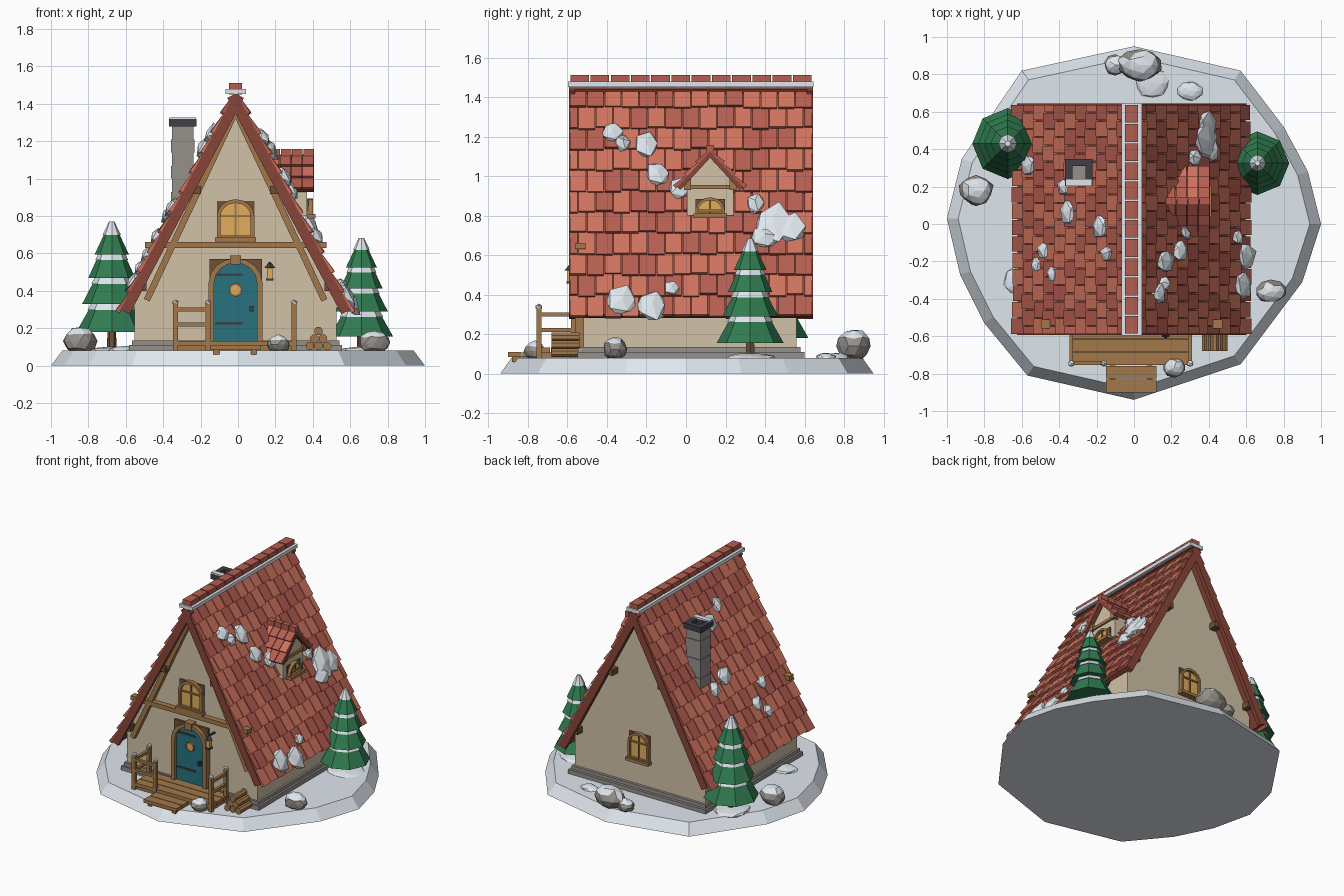
import bpy, bmesh, math, random
from mathutils import Vector

if "Cube" in bpy.data.objects:
    bpy.data.objects.remove(bpy.data.objects["Cube"])
random.seed(4)
CX = -0.013
WALL, WOOD, DARK = (.64, .54, .39), (.36, .19, .07), (.16, .08, .04)
RED, RED2, RUST = (.62, .17, .11), (.46, .11, .08), (.25, .06, .04)
SNOW, STONE, IRON = (.74, .8, .85), (.3, .28, .26), (.05, .05, .06)
TEAL, GLASS, GREEN = (.02, .17, .21), (.75, .42, .1), (.03, .2, .08)
mats = {}

def mat(c):
    if c not in mats:
        mats[c] = bpy.data.materials.new("paint_%d" % len(mats))
        mats[c].diffuse_color = (*c, 1)
    return mats[c]

def make(name, geos, color, top=None):
    """Join (verts, faces) pieces into one object; top = colour of upward faces."""
    vs, fs = [], []
    for v, f in geos:
        n = len(vs)
        vs += [tuple(p) for p in v]
        fs += [[i + n for i in q] for q in f]
    me = bpy.data.meshes.new(name)
    me.from_pydata(vs, [], fs)
    bm = bmesh.new()
    bm.from_mesh(me)
    bmesh.ops.recalc_face_normals(bm, faces=bm.faces)
    for f in bm.faces:
        f.normal_update()
        f.material_index = 1 if top and f.normal.z > .55 else 0
    bm.to_mesh(me)
    bm.free()
    me.materials.append(mat(color))
    if top:
        me.materials.append(mat(top))
    ob = bpy.data.objects.new(name, me)
    bpy.context.collection.objects.link(ob)
    return ob

def loft(a, b):
    n = len(a)
    return list(a) + list(b), [list(range(n)), list(range(n, 2 * n))] + \
        [[i, (i + 1) % n, n + (i + 1) % n, n + i] for i in range(n)]

def box(x0, x1, y0, y1, z0, z1, place=lambda x, y, z: (x, y, z)):
    ring = [(x0, y0), (x1, y0), (x1, y1), (x0, y1)]
    return loft([place(x, y, z0) for x, y in ring], [place(x, y, z1) for x, y in ring])

def prism(prof, w0, w1, place):
    return loft([place(u, v, w0) for u, v in prof], [place(u, v, w1) for u, v in prof])

def frustum(x, y, z0, z1, r0, r1, n=8):
    ring = lambda r, z: [(x + r * math.cos(math.tau * i / n), y + r * math.sin(math.tau * i / n), z) for i in range(n)]
    return loft(ring(r0, z0), ring(r1, z1))

def bar(p, q, w, n=4):
    p, q = Vector(p), Vector(q)
    d = (q - p).normalized()
    a = d.cross(Vector((0, 1, 0)) if abs(d.y) < .9 else Vector((1, 0, 0))).normalized()
    b = d.cross(a)
    k = w / 2 / math.cos(math.pi / n)
    off = [(a * math.cos(t) + b * math.sin(t)) * k for t in [math.tau * (i + .5) / n for i in range(n)]]
    return loft([p + o for o in off], [q + o for o in off])

def lump(c, ax, sub=1, jit=.18):
    """Jittered icosphere with three half-axis vectors."""
    bm = bmesh.new()
    bmesh.ops.create_icosphere(bm, subdivisions=sub, radius=1)
    vs = []
    for v in bm.verts:
        k = 1 + random.uniform(-jit, jit)
        vs.append(Vector(c) + (ax[0] * v.co.x + ax[1] * v.co.y + ax[2] * v.co.z) * k)
    fs = [[v.index for v in f.verts] for f in bm.faces]
    bm.free()
    return vs, fs

# snowy ground disc with bevelled rim
rim = [(0, .95), (.57, .82), (.8, .52), (.93, .28), (1, 0), (.9, -.31), (.57, -.75), (0, -.94),
       (-.57, -.81), (-.8, -.53), (-.93, -.27), (-1, .03), (-.92, .35), (-.6, .82)]
make("ground_base", [loft([(x, y, 0) for x, y in rim], [(x * .94, y * .94, .08) for x, y in rim])], SNOW)

# foundation and gabled walls
make("foundation", [box(CX - .57, CX + .57, -.55, .6, .07, .11), box(CX - .555, CX + .555, -.535, .58, .11, .135)], STONE)
front = lambda u, v, w: (CX + u, -.52 - w, v)
back = lambda u, v, w: (CX + u, .56 + w, v)
make("walls", [prism([(-.54, .13), (.54, .13), (.54, .367), (0, 1.39), (-.54, .367)], 0, -1.08, front)], WALL)

# main roof in slope coordinates: s down the slope, h along its normal
ANG, RZ, LEN, Y0, Y1 = math.atan2(1.165, .615), 1.455, 1.317, -.59, .64
CO, SI = math.cos(ANG), math.sin(ANG)
def slope(side):
    return lambda s, y, h: (CX + side * (s * CO + h * SI), y, RZ - s * SI + h * CO)

tiles = {RED: [], RED2: []}
def tile(place, s0, s1, y0, y1, h):
    lo = [(s0, y0, -.002), (s0, y1, -.002), (s1, y1, 0), (s1, y0, 0)]
    hi = [(s0, y0, .006), (s0, y1, .006), (s1, y1, h), (s1, y0, h)]
    tiles[random.choice((RED, RED2))].append(loft([place(*p) for p in lo], [place(*p) for p in hi]))

rows, cols = 11, 14
slabs, barge = [], []
for side in (-1, 1):
    pl = slope(side)
    slabs.append(box(0, LEN - .01, Y0 + .01, Y1 - .01, -.035, 0, pl))
    for ya in (Y0 - .003, Y1 - .027):
        barge.append(box(.0, LEN - .01, ya, ya + .03, -.05, .004, pl))
    for r in range(rows):
        s0, st, w = r * LEN / rows, LEN / rows, (Y1 - Y0) / cols
        for c in range(cols + r % 2):
            a = Y0 + (c - .5 * (r % 2)) * w
            tile(pl, s0, s0 + st + random.uniform(0, .015), max(a, Y0) + .003, min(a + w, Y1) - .003, random.uniform(.02, .027))
make("roof_boards", slabs, RUST)
make("barge_boards", barge, RUST)

# ridge caps with snow along both sides
n = 12
st = (Y1 - Y0) / n
make("ridge_caps", [box(CX - .034, CX + .034, Y0 + i * st + .004, Y0 + (i + 1) * st - .004, 1.45, 1.512) for i in range(n)], RED2)
make("ridge_snow", [box(CX - .055, CX + .055, Y0 - .007, Y1 + .005, 1.452, 1.478)], SNOW)

# snow patches on both slopes
def patch(x, y, z, r, nrm):
    n = Vector(nrm)
    a = Vector((0, 1, 0)) * r
    b = n.cross(a)
    return lump((x, y, z), [a, b * random.uniform(1, 1.25), n * .034])
right = [(-.37, 1.22, .055), (-.32, 1.17, .045), (-.2, 1.16, .07), (-.14, 1.01, .06), (-.03, .94, .065), (.35, .86, .05),
         (.44, .76, .1), (.53, .74, .075), (.4, .69, .07), (-.32, .37, .08), (-.17, .34, .08), (-.07, .43, .04)]
left = [(-.56, .31, .06), (-.37, .2, .05), (-.35, .06, .065), (-.18, -.02, .065), (-.14, -.16, .05),
        (-.48, -.14, .05), (-.52, -.22, .045), (-.43, -.27, .045)]
ps = [patch(CX + (RZ - z) / 1.894 + .024, y, z, r, (SI, 0, CO)) for y, z, r in right]
ps += [patch(x, y, RZ + (x - CX) * 1.894 + .03, r, (-SI, 0, CO)) for x, y, r in left]
make("roof_snow", ps, SNOW)

# gable timbers, tie beam and purlin ends
make("gable_timbers", [bar((CX + s * .005, -.54, 1.35), (CX + s * .475, -.54, .35), .034) for s in (-1, 1)], WOOD)
make("tie_beam", [box(CX - .485, CX + .485, -.56, -.51, .63, .662)], WOOD)
make("purlin_ends", [box(CX + s * x - .025, CX + s * x + .025, y, y + .07, z - .022, z + .022)
     for s in (-1, 1) for x, z in ((.5, .42), (.21, .94)) for y in (-.575, .55)], DARK)

# arched openings
def arch(hw, z0, zs, rise):
    k = 8
    return [(-hw, z0)] + [(-hw * math.cos(math.pi * i / k), zs + rise * math.sin(math.pi * i / k)) for i in range(k + 1)] + [(hw, z0)]
def frame(o, i, w0, w1, place, closed=True):
    n = len(o)
    return [prism([o[k], o[(k + 1) % n], i[(k + 1) % n], i[k]], w0, w1, place) for k in range(n if closed else n - 1)]
def window(name, place, hw, z0, zs):
    t = .2 * hw
    o, i = arch(hw, z0, zs, hw * .9), arch(hw - t, z0 + t, zs, hw * .9 - t)
    top = zs + hw * .7
    make(name + "_glass", [prism(i, -.01, .012, place)], GLASS)
    bars = [prism([(-.005, z0), (.005, z0), (.005, top), (-.005, top)], 0, .02, place),
            prism([(-hw + t, zs - .005), (hw - t, zs - .005), (hw - t, zs + .005), (-hw + t, zs + .005)], 0, .02, place)]
    sill = prism([(-hw - .01, z0 - .012), (hw + .01, z0 - .012), (hw + .01, z0 + .01), (-hw - .01, z0 + .01)], 0, .045, place)
    make(name + "_frame", frame(o, i, -.01, .03, place) + bars + [sill], WOOD)
    make(name + "_backing", [prism([(-hw, z0), (hw, z0), (hw, zs + hw * .8), (-hw, zs + hw * .8)], -.01, .008, place)], DARK)
window("front_window", front, .1, .675, .8)
window("back_window", back, .085, .32, .45)

# door with arched frame, glass and fittings
o, i = arch(.145, .13, .44, .135), arch(.115, .13, .44, .11)
make("door", [prism(i, -.01, .022, front)], TEAL)
make("door_frame", frame(o, i, -.01, .045, front, False) + [prism([(-.025, .54), (.025, .54), (.03, .59), (-.03, .59)], 0, .055, front)], WOOD)
make("door_backing", [prism([(-.14, .13), (.14, .13), (.14, .57), (-.14, .57)], -.01, .015, front)], DARK)
disc = lambda r, z: [(r * math.cos(math.tau * k / 12), z + r * math.sin(math.tau * k / 12)) for k in range(12)]
make("door_glass", [prism(disc(.026, .405), 0, .03, front)], GLASS)
make("door_glass_rim", frame(disc(.036, .405), disc(.026, .405), 0, .036, front), WOOD)
make("door_iron", [prism([(-.11, z), (.04, z), (.04, z + .014), (-.11, z + .014)], 0, .028, front) for z in (.22, .48)]
     + [box(CX + .075, CX + .095, -.57, -.53, .29, .32)], IRON)

# lantern beside the door
make("lantern_light", [box(.155, .185, -.6, -.57, .465, .525)], GLASS)
make("lantern_iron", [box(.15, .19, -.605, -.565, .455, .467), frustum(.17, -.585, .522, .55, .03, .008, 4),
     box(.164, .176, -.59, -.51, .545, .555)], IRON)

# dormer on the right slope
DY = .122
dorm = lambda u, v, w: (.37 + w, DY + u, v)
make("dormer_wall", [prism([(-.118, .8), (.118, .8), (.118, .99), (0, 1.115), (-.118, .99)], -.25, 0, dorm)], WALL)
window("dormer_window", dorm, .075, .8, .825)
make("dormer_trim", [box(.35, .39, DY + s * .115 - .018, DY + s * .115 + .018, .93, .985) for s in (-1, 1)]
     + [box(.36, .382, DY - .11, DY + .11, .935, .955)], WOOD)
da = math.atan2(.19, .175)
dc, ds = math.cos(da), math.sin(da)
slabs = []
for side in (-1, 1):
    pl = lambda s, x, h, k=side: (x, DY + k * (s * dc + h * ds), 1.125 - s * ds + h * dc)
    slabs.append(box(0, .245, .16, .405, -.022, 0, pl))
    for r in range(3):
        for c in range(4):
            tile(pl, r * .083, r * .083 + .088, .163 + c * .061, .22 + c * .061, .022)
make("dormer_roof_boards", slabs, RUST)
make("dormer_ridge", [box(.17 + k * .06, .225 + k * .06, DY - .02, DY + .02, 1.12, 1.158) for k in range(4)], RED2)
for k, (c, g) in enumerate(tiles.items()):
    make(("roof_tiles_light", "roof_tiles_dark")[k], g, c)

# chimney of stacked stone courses with hollow cap
HX, HY = -.295, .275
course = lambda r, z0, z1: box(HX - r, HX + r, HY - r, HY + r, z0, z1)
make("chimney", [course(.062 - .004 * (k % 2), .72 + k * .07, .788 + k * .07) for k in range(8)] + [course(.056, .72, 1.282)], STONE)
make("chimney_cap", [box(HX + a, HX + b, HY + c, HY + d, 1.278, 1.318) for a, b, c, d in
     ((-.073, -.035, -.073, .073), (.035, .073, -.073, .073), (-.035, .035, -.073, -.035), (-.035, .035, .035, .073))], IRON)
make("chimney_snow", [box(HX - .07, HX + .07, HY - .072, HY - .035, 1.31, 1.328)], SNOW)

# porch deck, step and railings
make("porch_deck", [box(-.335, .305, -.755 + k * .072, -.688 + k * .072, .105, .132) for k in range(3)]
     + [box(-.325, .295, -.74, -.54, .07, .106)], WOOD)
make("porch_step", [box(-.15, .12, -.9 + k * .073, -.832 + k * .073, .085, .11) for k in range(2)]
     + [box(x, x + .03, -.88, -.75, .06, .086) for x in (-.13, .07)], WOOD)
posts = [(-.335, -.745), (-.16, -.745), (.3, -.745), (-.335, -.57), (.3, -.57)]
make("railing_posts", [box(x - .013, x + .013, y - .013, y + .013, .08, .33) for x, y in posts], WOOD)
make("post_caps", [lump((x, y, .338), [Vector((.019, 0, 0)), Vector((0, .019, 0)), Vector((0, 0, .016))], 1, .05) for x, y in posts], SNOW)
make("railings", [bar((*posts[a], z), (*posts[b], z), .02) for a, b in ((0, 1), (0, 3), (2, 4)) for z in (.22, .3)], WOOD)

# log pile
make("log_pile", [bar((.385 + .046 * (k + r / 2), -.68, .105 + r * .04), (.385 + .046 * (k + r / 2), -.54, .105 + r * .04), .044, 8)
     for r in range(3) for k in range(3 - r)], WOOD)

# fir trees with snow bands
def tree(name, x, y, k, z0):
    make(name + "_trunk", [frustum(x, y, .07, z0 + .05, .026, .022, 6)], DARK)
    green, snow = [], []
    for b, r, h in ((0, .165, .17), (.13, .138, .155), (.25, .11, .14), (.36, .08, .15)):
        z, r, h = z0 + b * k, r * k, h * k
        q = .12 if b > .3 else .42
        green.append(frustum(x, y, z, z + h, r, r * q))
        e = 1 - (1 - q) * .6
        snow.append(frustum(x, y, z + h * .6, z + h * 1.02, r * e + .006, r * q + .004))
    make(name + "_branches", green, GREEN)
    make(name + "_snow", snow, SNOW)
    mound = [lump((x, y, .08), [Vector((.13, 0, 0)), Vector((0, .13, 0)), Vector((0, 0, .022))], 2, .1)]
    make(name + "_mound", mound, SNOW)
tree("left_tree", -.675, .43, 1.15, .18)
tree("right_tree", .66, .325, 1.03, .155)

# snow-topped rocks and drifts
def rock(name, x, y, r, h, ry=None):
    ax = [Vector((r, 0, 0)), Vector((0, ry or r * .9, 0)), Vector((0, 0, h * .62))]
    v, f = lump((x, y, .08 + h * .42), ax, 2, .1)
    for p in v:
        p.z = max(p.z, .075)
    make(name, [(v, f)], STONE, SNOW)
rock("left_rock", -.845, .18, .09, .125)
rock("right_rock", .73, -.36, .08, .1, .06)
rock("front_rock", .215, -.765, .058, .08)
rock("back_rock_large", .03, .85, .115, .14, .085)
rock("back_rock_small", -.1, .85, .06, .08)
make("snow_drifts", [lump((x, y, .08), [Vector((r, 0, 0)), Vector((0, r * .8, 0)), Vector((0, 0, .025))], 2, .1)
     for x, y, r in ((.3, .71, .065), (-.6, -.3, .1), (.1, .75, .09))], SNOW)

for m in bpy.data.materials:
    if m.users and not m.is_grease_pencil:
        m.use_nodes = True
        m.node_tree.nodes["Principled BSDF"].inputs["Base Color"].default_value = m.diffuse_color
